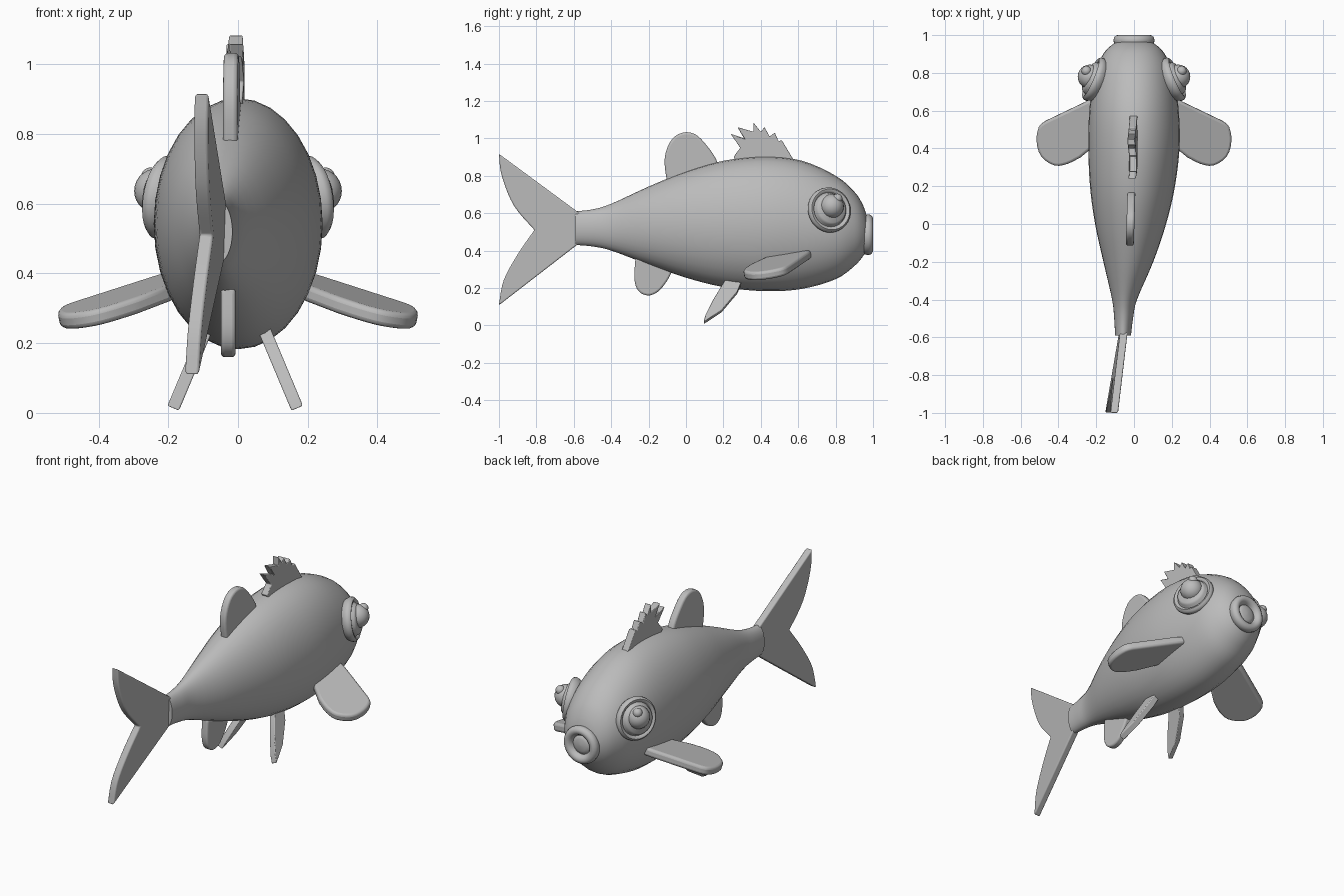
import bpy, bmesh, math
from mathutils import Vector

if "Cube" in bpy.data.objects:
    bpy.data.objects.remove(bpy.data.objects["Cube"])

grey = bpy.data.materials.new("plain grey")
grey.diffuse_color = (0.5, 0.5, 0.5, 1)
grey.use_nodes = True
grey.node_tree.nodes["Principled BSDF"].inputs["Base Color"].default_value = grey.diffuse_color


def finish(name, bm, bevel=0.0, angle=35):
    """Turn a bmesh into a shaded object, with optional rounded rims."""
    bmesh.ops.recalc_face_normals(bm, faces=bm.faces)
    me = bpy.data.meshes.new(name)
    bm.to_mesh(me)
    bm.free()
    me.materials.append(grey)
    ob = bpy.data.objects.new(name, me)
    bpy.context.collection.objects.link(ob)
    bpy.ops.object.select_all(action='DESELECT')
    ob.select_set(True)
    bpy.context.view_layer.objects.active = ob
    bpy.ops.object.shade_smooth_by_angle(angle=math.radians(angle))
    if bevel:
        m = ob.modifiers.new("rim", 'BEVEL')
        m.width = bevel
        m.segments = 3
        m.limit_method = 'ANGLE'
        m.angle_limit = math.radians(50)
    return ob


def spline(pts, steps):
    """Catmull-Rom curve through points of any dimension."""
    out, n = [], len(pts)
    for i in range(n - 1):
        a, b, c, d = (pts[max(0, min(n - 1, i + k))] for k in (-1, 0, 1, 2))
        for j in range(steps):
            t = j / steps
            out.append([0.5 * (2 * q + (r - p) * t + (2 * p - 5 * q + 4 * r - s) * t * t
                               + (3 * q - p - 3 * r + s) * t ** 3)
                        for p, q, r, s in zip(a, b, c, d)])
    return out + [list(pts[-1])]


def skin(bm, rings):
    """Bridge closed rings of points and cap both ends."""
    vs = [[bm.verts.new(p) for p in ring] for ring in rings]
    n = len(vs[0])
    for a, b in zip(vs, vs[1:]):
        for i in range(n):
            bm.faces.new((a[i], a[(i + 1) % n], b[(i + 1) % n], b[i]))
    bm.faces.new(vs[0])
    bm.faces.new(vs[-1])


def plate(name, outline, place, thick, bevel):
    """Solid fin: outline (u, v) mapped to space by place(u, v, w)."""
    bm = bmesh.new()
    skin(bm, [[place(u, v, w) for u, v in outline] for w in (-thick / 2, thick / 2)])
    return finish(name, bm, bevel)


def lathe(name, profile, centre, axis, segs=32):
    """Revolve (radius, height) points about an axis."""
    axis = Vector(axis).normalized()
    q = axis.to_track_quat('Z', 'Y')
    bm = bmesh.new()
    skin(bm, [[Vector(centre) + q @ Vector((r * math.cos(2 * math.pi * i / segs),
                                            r * math.sin(2 * math.pi * i / segs), h))
               for i in range(segs)] for r, h in profile])
    return finish(name, bm, angle=50)


def ball(name, centre, radius):
    bm = bmesh.new()
    bmesh.ops.create_uvsphere(bm, u_segments=24, v_segments=14, radius=radius)
    bmesh.ops.translate(bm, verts=bm.verts, vec=centre)
    return finish(name, bm, angle=60)


# Body: sections (y, centre x, half width, top z, bottom z)
sections = [(-0.59, -0.058, 0.042, 0.61, 0.43), (-0.5, -0.055, 0.05, 0.62, 0.422),
            (-0.4, -0.05, 0.066, 0.65, 0.40), (-0.2, -0.03, 0.132, 0.742, 0.325),
            (0, -0.018, 0.188, 0.823, 0.255), (0.2, -0.008, 0.225, 0.88, 0.205),
            (0.42, 0, 0.242, 0.903, 0.183), (0.62, 0, 0.235, 0.88, 0.195),
            (0.8, 0, 0.207, 0.80, 0.247), (0.9, 0, 0.163, 0.715, 0.317),
            (0.95, 0, 0.115, 0.635, 0.375), (0.972, 0, 0.07, 0.56, 0.42)]
bm = bmesh.new()
skin(bm, [[(cx + hw * math.cos(a), y, (top + bot) / 2 + (top - bot) / 2 * math.sin(a))
           for a in (2 * math.pi * i / 32 for i in range(32))]
          for y, cx, hw, top, bot in spline(sections, 4)])
finish("body", bm)

# Lips and mouth
lathe("mouth", [(0.07, -0.045), (0.092, -0.035), (0.106, -0.015), (0.109, 0.005),
                (0.104, 0.02), (0.092, 0.029), (0.08, 0.03), (0.068, 0.024), (0.059, 0.012),
                (0.055, 0), (0.05, 0.006), (0.035, 0.012), (0.002, 0.015)],
      (0, 0.97, 0.485), (0, 1, 0))

# Tail: two lobes with a fork, swept slightly to one side
lobe_up = spline([(-1.0, 0.917), (-0.985, 0.80), (-0.92, 0.64), (-0.81, 0.51)], 5)
lobe_low = spline([(-0.81, 0.51), (-0.90, 0.38), (-0.975, 0.24), (-1.0, 0.108)], 5)
tail = [(-0.57, 0.60)] + lobe_up + lobe_low[1:] + [(-0.57, 0.44)]
plate("tail_fin", tail,
      lambda u, v, w: (-0.058 + 0.145 * (u + 0.58) + 0.035 * (v - 0.5) + w, u, v), 0.04, 0.012)

# Rear dorsal fin
dorsal = spline([(-0.10, 0.76), (-0.115, 0.87), (-0.10, 0.95), (-0.06, 1.01), (0, 1.033),
                 (0.06, 1.015), (0.12, 0.95), (0.16, 0.89), (0.18, 0.83)], 3)
plate("rear_dorsal_fin", dorsal,
      lambda u, v, w: (-0.018 + 0.03 * (u - 0.03) + w, u, v), 0.042, 0.012)

# Spiny dorsal fin, gently waved
spines = [(0.28, 0.86), (0.254, 0.90), (0.29, 0.95), (0.238, 1.025), (0.31, 1.0),
          (0.275, 1.06), (0.36, 1.035), (0.36, 1.085), (0.40, 1.035), (0.42, 1.06),
          (0.447, 1.01), (0.475, 1.03), (0.495, 0.985), (0.512, 0.99), (0.575, 0.885),
          (0.55, 0.86)]
plate("spiny_dorsal_fin", spines,
      lambda u, v, w: (-0.008 + 0.006 * math.sin(u * 25) + w, u, v), 0.04, 0.004)

# Anal fin
anal = spline([(-0.27, 0.36), (-0.276, 0.25), (-0.255, 0.185), (-0.205, 0.16),
               (-0.15, 0.18), (-0.10, 0.24), (-0.07, 0.30)], 4)
plate("anal_fin", anal, lambda u, v, w: (-0.028 + w, u, v), 0.042, 0.012)

pectoral = ([(0.19, 0.672), (0.24, 0.655)]
            + spline([(0.47, 0.545), (0.502, 0.515), (0.514, 0.44), (0.49, 0.36),
                      (0.42, 0.312), (0.35, 0.32), (0.28, 0.355)], 3)
            + [(0.19, 0.43)])
pelvic = [(0.094, 0.012), (0.104, 0.05), (0.15, 0.14), (0.205, 0.23), (0.23, 0.255),
          (0.31, 0.255), (0.297, 0.23), (0.275, 0.176), (0.19, 0.075)]
eye_axis = (0.9, 0.38, 0.15)

for s, side in ((1, "right"), (-1, "left")):
    # Paired fins
    plate(side + "_pectoral_fin", pectoral,
          lambda u, v, w: (s * (u + 0.2 * w), v - 0.17 * w,
                           0.37 - 0.24 * (u - 0.24) + 0.17 * (v - 0.65) + w), 0.046, 0.014)
    plate(side + "_pelvic_fin", pelvic,
          lambda u, v, w: (-0.008 + s * (0.087 + 0.42 * (0.23 - v) + 0.92 * w),
                           u, v + 0.39 * w), 0.036, 0.004)
    # Eye: stepped socket, eyeball and pupil bead
    lathe(side + "_eye_socket",
          [(0.09, -0.06), (0.112, -0.03), (0.122, -0.01), (0.12, 0.006), (0.11, 0.016),
           (0.1, 0.014), (0.093, 0.006), (0.088, 0.012), (0.085, 0.024), (0.074, 0.033),
           (0.002, 0.038)],
          (s * 0.215, 0.768, 0.618), (s * eye_axis[0], eye_axis[1], eye_axis[2]))
    ball(side + "_eyeball", (s * 0.234, 0.78, 0.637), 0.064)
    ball(side + "_pupil_bead", (s * 0.252, 0.81, 0.678), 0.026)
